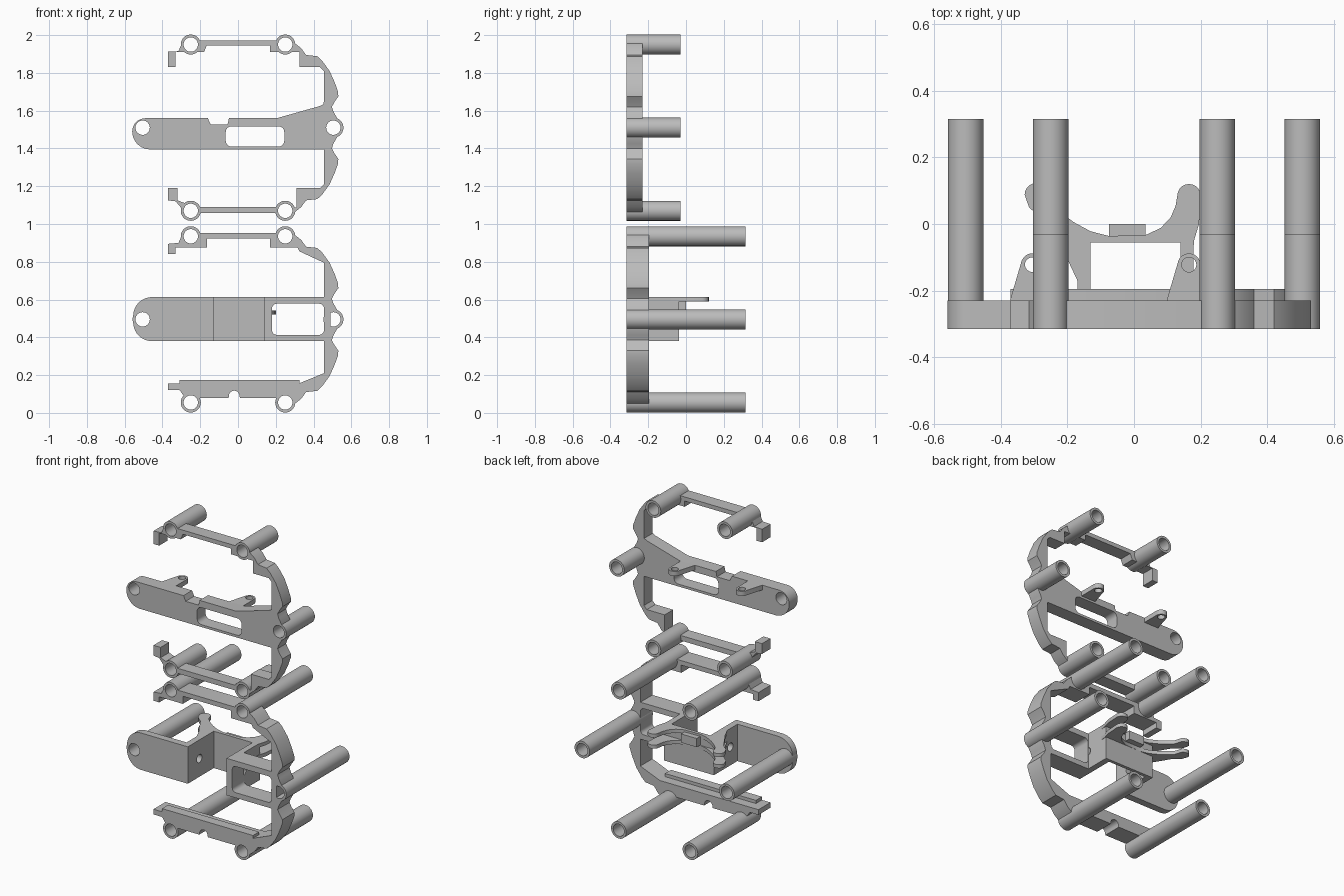
import bpy, bmesh, math
from mathutils import Vector

cube = bpy.data.objects.get("Cube")
if cube:
    bpy.data.objects.remove(cube)

GREY = (0.5, 0.5, 0.5, 1)
mat = bpy.data.materials.new("plain_grey")
mat.use_nodes = True
mat.diffuse_color = GREY
mat.node_tree.nodes["Principled BSDF"].inputs["Base Color"].default_value = GREY

FRONT = -0.315
TUBE_R, BORE_R = 0.053, 0.038


def arc(cx, cz, r, a0, a1, n=10):
    return [(cx + r * math.cos(math.radians(a0 + (a1 - a0) * i / n)),
             cz + r * math.sin(math.radians(a0 + (a1 - a0) * i / n))) for i in range(n + 1)]


def rounded(x0, x1, z0, z1, r):
    return (arc(x1 - r, z1 - r, r, 0, 90, 6) + arc(x0 + r, z1 - r, r, 90, 180, 6)
            + arc(x0 + r, z0 + r, r, 180, 270, 6) + arc(x1 - r, z0 + r, r, 270, 360, 6))


def slab(name, pts, lo, hi, axis="y"):
    """Extrude a flat outline between two positions on an axis."""
    place = {"y": lambda a, b, t: (a, t, b), "z": lambda a, b, t: (a, b, t),
             "x": lambda a, b, t: (t, a, b)}[axis]
    bm = bmesh.new()
    face = bm.faces.new([bm.verts.new(place(a, b, lo)) for a, b in pts])
    top = bmesh.ops.extrude_face_region(bm, geom=[face])
    move = Vector(place(0, 0, hi - lo))
    bmesh.ops.translate(bm, verts=[v for v in top["geom"] if isinstance(v, bmesh.types.BMVert)], vec=move)
    bmesh.ops.recalc_face_normals(bm, faces=bm.faces)
    mesh = bpy.data.meshes.new(name)
    bm.to_mesh(mesh)
    bm.free()
    obj = bpy.data.objects.new(name, mesh)
    bpy.context.collection.objects.link(obj)
    mesh.materials.append(mat)
    return obj


def activate(obj):
    bpy.ops.object.select_all(action="DESELECT")
    obj.select_set(True)
    bpy.context.view_layer.objects.active = obj


def cut(obj, pts, lo=-0.5, hi=0.5, axis="y"):
    tool = slab("cutter", pts, lo, hi, axis)
    tool.hide_render = True
    mod = obj.modifiers.new("cut", "BOOLEAN")
    mod.operation, mod.solver, mod.object = "DIFFERENCE", "EXACT", tool
    activate(obj)
    bpy.ops.object.modifier_apply(modifier=mod.name)
    bpy.data.objects.remove(tool)


def circle(x, z, r, n=40):
    return arc(x, z, r, 0, 360 * (n - 1) / n, n - 1)


def box(name, x0, x1, y0, y1, z0, z1):
    return slab(name, [(x0, z0), (x1, z0), (x1, z1), (x0, z1)], y0, y1)


def bores(obj, points):
    for x, z in points:
        cut(obj, circle(x, z, BORE_R))


def tubes(name, points, end):
    for i, (x, z) in enumerate(points):
        tube = slab(f"{name}_{i + 1}", circle(x, z, TUBE_R), FRONT, end)
        cut(tube, circle(x, z, BORE_R))


def shift(pts, cz):
    return [(x, z + cz) for x, z in pts]


# Wavy outer edge of the side rim, from the top down to the side boss
EDGE = [(0.27, 0.47), (0.31, 0.44), (0.335, 0.42), (0.36, 0.385), (0.42, 0.378), (0.445, 0.355),
        (0.485, 0.3), (0.512, 0.24), (0.53, 0.19), (0.531, 0.165), (0.51, 0.135),
        (0.497, 0.11), (0.505, 0.085), (0.525, 0.05)]
FULL_EDGE = EDGE + [(x, -z) for x, z in reversed(EDGE)]


def bosses(cz):
    return [(sx * 0.25, cz + sz * 0.44) for sx in (1, -1) for sz in (1, -1)] + [(0.505, cz)]


# ---------- Upper frame ----------
CU, BACK_U = 1.51, -0.23
up = bosses(CU)
tubes("upper_tube", up, -0.03)

rim = slab("upper_rim", shift(FULL_EDGE + [(0.25, -0.45), (0.31, -0.42), (0.31, -0.32), (0.435, -0.32),
           (0.455, -0.3), (0.455, 0.3), (0.435, 0.32), (0.325, 0.32), (0.325, 0.4), (0.25, 0.4)], CU),
           FRONT, BACK_U)
bores(rim, up)

top = slab("upper_top_strip", shift([(-0.37, 0.32), (-0.33, 0.32), (-0.33, 0.4), (-0.18, 0.4),
           (-0.165, 0.436), (0.17, 0.436), (0.17, 0.4), (0.28, 0.4), (0.28, 0.45), (0.2, 0.462),
           (-0.2, 0.462), (-0.3, 0.44), (-0.315, 0.405), (-0.37, 0.402)], CU), FRONT, BACK_U)
bores(top, up)

low = slab("upper_bottom_strip", shift([(-0.37, -0.32), (-0.32, -0.32), (-0.32, -0.385), (-0.28, -0.4),
           (-0.2, -0.42), (0.2, -0.42), (0.28, -0.4), (0.28, -0.452), (-0.28, -0.452), (-0.305, -0.42),
           (-0.33, -0.39), (-0.37, -0.385)], CU), FRONT, BACK_U)
bores(low, up)

# Cross bar with a slot, a top notch and a flared right end
bar = slab("upper_cross_bar", arc(-0.49, 1.49, 0.07, 90, 180) + arc(-0.465, 1.49, 0.095, 180, 270)
           + [(0.48, 1.395), (0.48, 1.655), (0.455, 1.655), (0.453, 1.635), (0.435, 1.625), (0.205, 1.56),
              (-0.048, 1.56), (-0.055, 1.528), (-0.145, 1.528), (-0.16, 1.56)], FRONT, BACK_U)
cut(bar, rounded(-0.065, 0.245, 1.41, 1.517, 0.03))
bores(bar, [(-0.505, CU), (0.505, CU)])

# Two drilled ears behind the bar
for name, x in (("left_ear", 0.165), ("right_ear", -0.305)):
    ear = slab(name, [(x - 0.07, -0.24)] + arc(x, -0.122, 0.034, 160, 0) + [(x + 0.034, -0.24)],
               1.53, 1.56, "z")
    cut(ear, circle(x, -0.122, 0.022, 24), 1, 2, "z")

# ---------- Lower frame ----------
CL, BACK_L = 0.495, -0.195
dn = bosses(CL)
tubes("lower_tube", dn + [(-0.505, CL)], 0.315)

rim = slab("lower_rim", shift(FULL_EDGE + [(0.25, -0.46), (0.25, -0.34), (0.32, -0.34), (0.455, -0.285),
           (0.455, 0.3), (0.325, 0.36), (0.315, 0.38), (0.25, 0.38)], CL), FRONT, BACK_L)
bores(rim, dn)
cut(rim, circle(-0.22, CL, 0.026, 24), 0.45, 0.6, "x")

top = slab("lower_top_strip", shift([(-0.37, 0.345), (-0.33, 0.345), (-0.33, 0.38), (-0.165, 0.38),
           (-0.165, 0.428), (0.17, 0.428), (0.17, 0.38), (0.28, 0.38), (0.28, 0.44), (0.2, 0.457),
           (-0.2, 0.457), (-0.3, 0.44), (-0.315, 0.405), (-0.37, 0.4)], CL), FRONT, BACK_L)
bores(top, dn)

low = slab("lower_bottom_strip", [(-0.37, 0.155), (-0.37, 0.122), (-0.31, 0.122), (-0.28, 0.08),
           (-0.05, 0.08)] + arc(-0.02, 0.09, 0.028, 180, 0) + [(0.01, 0.08), (0.3, 0.08),
           (0.34, 0.12), (0.34, 0.155)], FRONT, BACK_L)
bores(low, dn)
box("bottom_lip", -0.31, 0.325, FRONT, -0.255, 0.15, 0.175)

# Centre bracket: front plate, recessed pocket walls and window frame
Z0, Z1 = 0.38, 0.613
plate = slab("bracket_plate", arc(-0.455, Z1 - 0.1, 0.1, 90, 180) + arc(-0.455, Z0 + 0.1, 0.1, 180, 270)
             + [(-0.13, Z0), (-0.13, Z1)], FRONT, -0.27)
bores(plate, [(-0.505, CL)])
for name, x0, x1, hole in (("pocket_right_wall", -0.17, -0.13, True), ("pocket_left_wall", 0.14, 0.178, True)):
    wall = box(name, x0, x1, FRONT, -0.038, Z0, Z1)
    cut(wall, circle(-0.2, CL, 0.026, 24), x0 - 0.1, x1 + 0.1, "x")
box("pocket_back_wall", -0.17, 0.178, -0.056, -0.036, Z0, Z1)
frame = box("window_frame", 0.14, 0.49, FRONT, BACK_L, Z0, Z1)
cut(frame, rounded(0.18, 0.455, 0.413, 0.578, 0.025))

# Twin curved arms and the tab between them
ARMS = (arc(0.165, 0.085, 0.035, 0, 180) + [(0.125, 0.055), (0.11, 0.02), (0.08, -0.012), (0.035, -0.033),
        (-0.075, -0.036), (-0.13, -0.022), (-0.18, 0.005), (-0.22, 0.035), (-0.25, 0.065)]
        + arc(-0.293, 0.088, 0.035, 0, 180) + [(-0.315, 0.05), (-0.27, 0.01), (-0.24, -0.04),
        (-0.2, -0.105), (-0.165, -0.18), (-0.135, -0.18), (-0.135, -0.056), (0.145, -0.056),
        (0.145, -0.1), (0.177, -0.1), (0.18, -0.05), (0.195, 0.0)])
slab("upper_arms", ARMS, 0.59, Z1, "z")
slab("lower_arms", ARMS, 0.52, 0.543, "z")
box("arm_tab", -0.075, 0.035, -0.045, 0.0, 0.545, 0.6)

# Smooth the round surfaces, keep the edges crisp
for obj in bpy.context.scene.objects:
    if obj.type == "MESH":
        activate(obj)
        bpy.ops.object.shade_smooth_by_angle(angle=math.radians(30))
